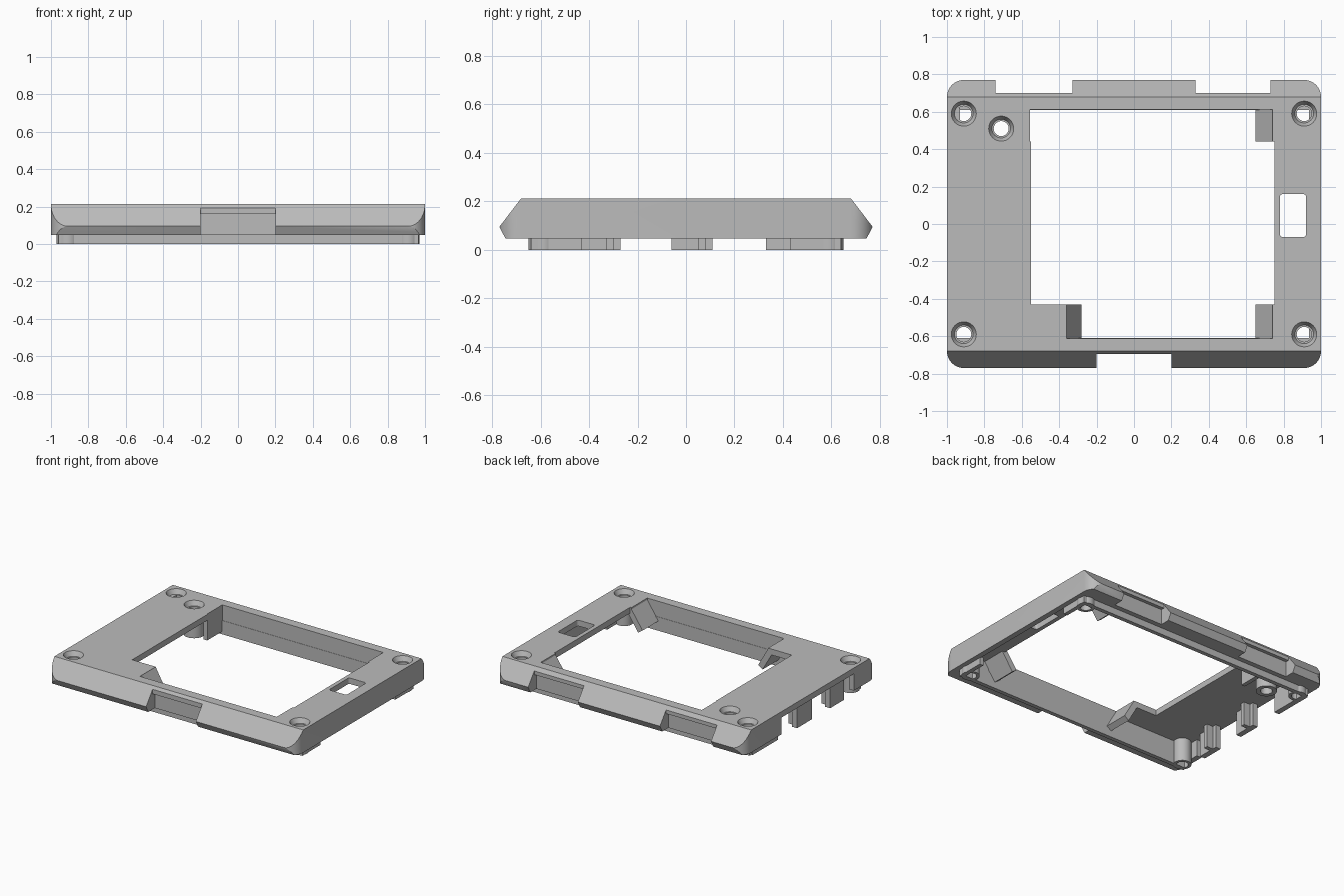
import bpy, bmesh, math
from mathutils import Matrix

if "Cube" in bpy.data.objects:
    bpy.data.objects.remove(bpy.data.objects["Cube"], do_unlink=True)

grey = bpy.data.materials.new("mid grey plastic")
grey.use_nodes = True
colour = (0.5, 0.5, 0.5, 1)
grey.diffuse_color = colour
grey.node_tree.nodes["Principled BSDF"].inputs["Base Color"].default_value = colour


def finish(name, bm):
    bmesh.ops.recalc_face_normals(bm, faces=bm.faces)
    mesh = bpy.data.meshes.new(name)
    bm.to_mesh(mesh)
    bm.free()
    mesh.materials.append(grey)
    ob = bpy.data.objects.new(name, mesh)
    bpy.context.collection.objects.link(ob)
    return ob


def prism(name, points, axis, lo, hi):
    """Extrude a 2D outline along an axis: x takes (y, z), y takes (x, z), z takes (x, y)."""
    place = {"x": lambda a, b, c: (c, a, b),
             "y": lambda a, b, c: (a, c, b),
             "z": lambda a, b, c: (a, b, c)}[axis]
    bm = bmesh.new()
    face = bm.faces.new([bm.verts.new(place(a, b, lo)) for a, b in points])
    new = bmesh.ops.extrude_face_region(bm, geom=[face])["geom"]
    verts = [g for g in new if isinstance(g, bmesh.types.BMVert)]
    bmesh.ops.translate(bm, verts=verts, vec=place(0, 0, hi - lo))
    return finish(name, bm)


def box(name, x, y, z):
    return prism(name, [(x[0], y[0]), (x[1], y[0]), (x[1], y[1]), (x[0], y[1])], "z", *z)


def cone(name, x, y, z, r1, r2):
    bm = bmesh.new()
    bmesh.ops.create_cone(bm, cap_ends=True, segments=32, radius1=r1, radius2=r2,
                          depth=z[1] - z[0],
                          matrix=Matrix.Translation((x, y, (z[0] + z[1]) / 2)))
    return finish(name, bm)


def rounded(x, y, r, steps=10):
    """Outline of a rounded rectangle with the given spans."""
    pts = []
    corners = [(x[1] - r, y[1] - r), (x[0] + r, y[1] - r),
               (x[0] + r, y[0] + r), (x[1] - r, y[0] + r)]
    for i, (cx, cy) in enumerate(corners):
        for k in range(steps + 1):
            a = math.pi / 2 * (i + k / steps)
            pts.append((cx + r * math.cos(a), cy + r * math.sin(a)))
    return pts


def combine(target, tool, operation="DIFFERENCE"):
    tool.hide_render = True
    mod = target.modifiers.new("cut", "BOOLEAN")
    mod.operation, mod.solver, mod.object = operation, "EXACT", tool
    bpy.context.view_layer.objects.active = target
    bpy.ops.object.modifier_apply(modifier=mod.name)
    bpy.data.objects.remove(tool, do_unlink=True)


# Outer shell: rounded plan crossed with the bevelled side profile
case = prism("case_frame", rounded((-1, 1), (-0.77, 0.77), 0.09), "z", 0, 0.3)
side = [(-0.745, 0.048), (0.745, 0.048), (0.77, 0.095),
        (0.68, 0.213), (-0.68, 0.213), (-0.77, 0.095)]
combine(case, prism("side_profile", side, "x", -1.2, 1.2), "INTERSECT")

# Hollow underside, open left-hand bay and display window
combine(case, box("cavity", (-0.96, 0.96), (-0.61, 0.61), (-0.1, 0.17)))
combine(case, box("side_bay", (-1.1, -0.9), (-0.5, 0.33), (-0.1, 0.17)))
window = [(-0.55, -0.43), (-0.36, -0.43), (-0.36, -0.612), (0.74, -0.612),
          (0.74, -0.43), (0.75, -0.43), (0.75, 0.44), (0.74, 0.44),
          (0.74, 0.612), (-0.555, 0.612), (-0.555, 0.44), (-0.55, 0.44)]
combine(case, prism("window", window, "z", 0.1, 0.3))
combine(case, prism("slot", rounded((0.78, 0.92), (-0.07, 0.16), 0.015, 4), "z", 0.1, 0.3))

# Latch recesses in the front and back edges, deeper towards the bottom
for x, s, y in (((-0.2, 0.2), -1, 0.695), ((-0.74, -0.33), 1, 0.70), ((0.33, 0.73), 1, 0.70)):
    combine(case, box("recess", x, sorted((s * y, s * 0.9)), (0, 0.3)))
    combine(case, box("groove", x, sorted((s * (y - 0.025), s * 0.9)), (0, 0.16)))

# Screw bosses with countersunk holes
screws = [(sx * 0.91, sy * 0.59, 0.06) for sx in (-1, 1) for sy in (-1, 1)]
screws.append((-0.71, 0.51, 0.07))
for x, y, r in screws:
    post = cone("screw_boss", x, y, (0, 0.18), r, r)
    combine(post, cone("bore", x, y, (-0.1, 0.3), 0.04, 0.04))
    combine(case, cone("bore", x, y, (-0.1, 0.3), 0.04, 0.04))
    combine(case, cone("sink", x, y, (0.165, 0.215), 0.042, 0.068))

# Locating lip along the front and back, turning in at the right-hand corners
for s, place in ((-1, "front"), (1, "back")):
    box(place + "_lip", (-0.96, 0.96), sorted((s * 0.61, s * 0.64)), (0, 0.06))
    box(place + "_corner_lip", (0.935, 0.965), sorted((s * 0.43, s * 0.64)), (0, 0.06))

# Legs hanging in the open bay, each with a small flange
for name, y0, y1, flange in (("front_leg", -0.43, -0.27, -0.30),
                             ("middle_leg", -0.06, 0.11, 0.08)):
    box(name, (-0.97, -0.93), (y0, y1), (0, 0.18))
    box(name + "_flange", (-0.935, -0.88), (flange - 0.03, flange), (0, 0.18))
box("back_leg", (-0.97, -0.93), (0.33, 0.62), (0, 0.18))


# Sloping display supports in the window corners
def support(name, x_top, x_low, y, z_top):
    out = 0.035 if x_top > x_low else -0.035
    pts = [(x_top, z_top), (x_low, 0.07), (x_low + out, 0.045), (x_top + out, z_top - 0.025)]
    prism(name, pts, "y", *y)


support("back_right_support", 0.74, 0.65, (0.44, 0.612), 0.2)
support("front_right_support", 0.74, 0.65, (-0.612, -0.43), 0.2)
support("front_left_support", -0.36, -0.28, (-0.612, -0.43), 0.21)
box("back_left_rib", (-0.585, -0.555), (0.44, 0.612), (0.02, 0.18))

# Soft shading on the curved parts, crisp edges elsewhere
bpy.ops.object.select_all(action="DESELECT")
for ob in bpy.context.collection.objects:
    if ob.type == "MESH" and grey.name in ob.data.materials:
        ob.select_set(True)
        bpy.context.view_layer.objects.active = ob
bpy.ops.object.shade_smooth_by_angle(angle=math.radians(30))
